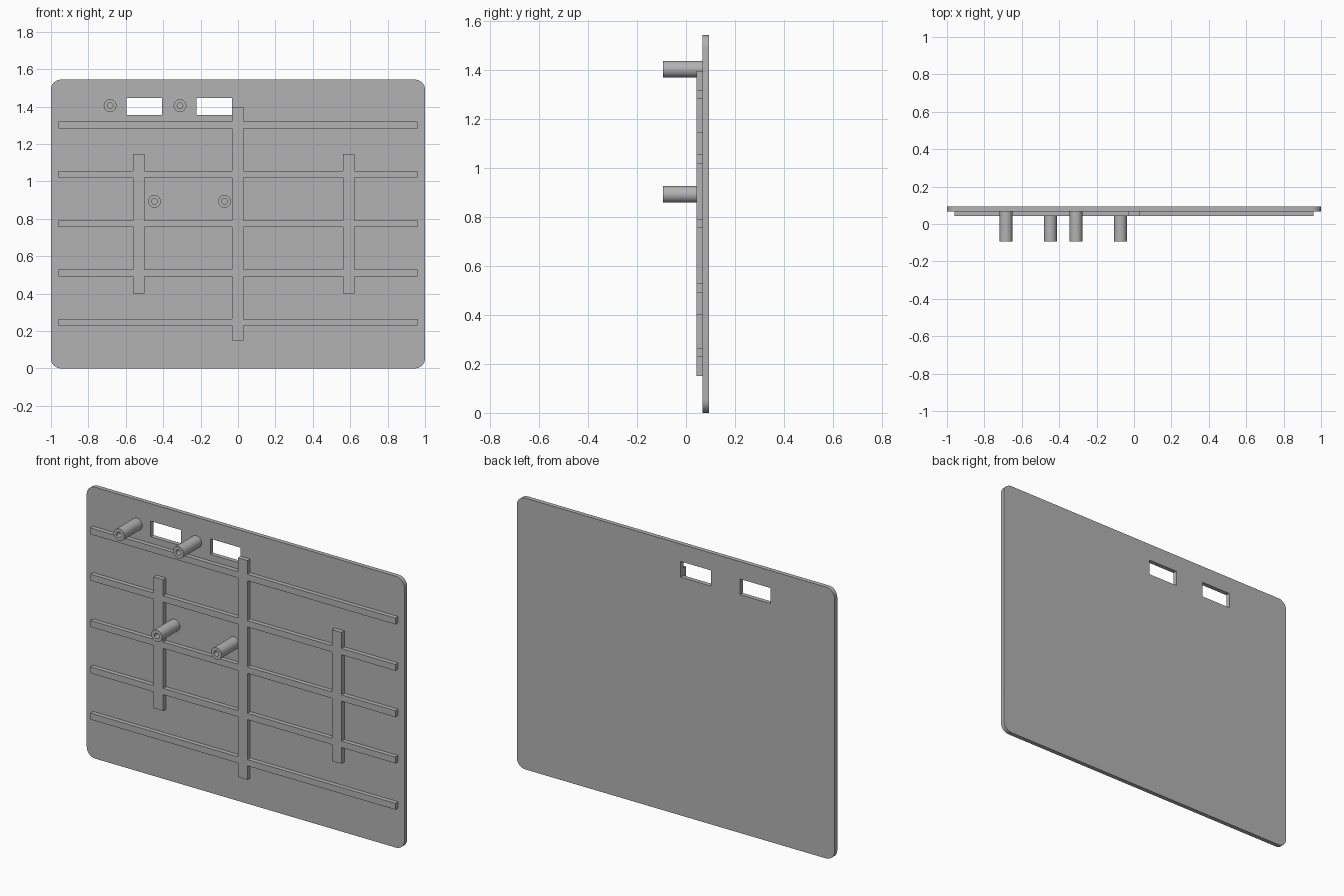
import bpy
import bmesh
from math import pi, cos, sin
from mathutils import Vector, Matrix

old = bpy.data.objects.get("Cube")
if old:
    bpy.data.objects.remove(old, do_unlink=True)

BACK, FACE, RIB_FACE, POST_END = 0.093, 0.068, 0.043, -0.093
HEIGHT, CORNER = 1.544, 0.053

grey = bpy.data.materials.new("plain grey")
grey.use_nodes = True
colour = (0.45, 0.45, 0.45, 1)
grey.diffuse_color = colour
grey.node_tree.nodes["Principled BSDF"].inputs["Base Color"].default_value = colour


def finish(name, bm):
    bmesh.ops.recalc_face_normals(bm, faces=bm.faces)
    mesh = bpy.data.meshes.new(name)
    bm.to_mesh(mesh)
    bm.free()
    mesh.materials.append(grey)
    ob = bpy.data.objects.new(name, mesh)
    bpy.context.collection.objects.link(ob)
    return ob


def activate(ob):
    bpy.ops.object.select_all(action='DESELECT')
    ob.select_set(True)
    bpy.context.view_layer.objects.active = ob


def box(name, x0, x1, y0, y1, z0, z1):
    bm = bmesh.new()
    size = Matrix.Diagonal((x1 - x0, y1 - y0, z1 - z0, 1))
    centre = Vector((x0 + x1, y0 + y1, z0 + z1)) / 2
    bmesh.ops.create_cube(bm, size=1, matrix=Matrix.Translation(centre) @ size)
    return finish(name, bm)


def combine(target, tool, operation):
    mod = target.modifiers.new(operation.lower(), 'BOOLEAN')
    mod.operation, mod.object, mod.solver = operation, tool, 'EXACT'
    activate(target)
    bpy.ops.object.modifier_apply(modifier=mod.name)
    bpy.data.objects.remove(tool, do_unlink=True)


def smooth(ob):
    activate(ob)
    bpy.ops.object.shade_smooth_by_angle(angle=pi / 6)


# Back plate with rounded corners
bm = bmesh.new()
outline = []
STEPS = 8
for quarter, (sx, sz) in enumerate([(1, 1), (-1, 1), (-1, -1), (1, -1)]):
    cx = sx * (1 - CORNER)
    cz = HEIGHT / 2 + sz * (HEIGHT / 2 - CORNER)
    for i in range(STEPS + 1):
        a = (quarter + i / STEPS) * pi / 2
        outline.append(bm.verts.new((cx + CORNER * cos(a), FACE, cz + CORNER * sin(a))))
face = bm.faces.new(outline)
extruded = bmesh.ops.extrude_face_region(bm, geom=[face], use_keep_orig=True)["geom"]
bmesh.ops.translate(bm, verts=[v for v in extruded if isinstance(v, bmesh.types.BMVert)],
                    vec=(0, BACK - FACE, 0))
plate = finish("back_plate", bm)

# Two rectangular windows through the plate
for x0 in (-0.597, -0.222):
    combine(plate, box("window_cutter", x0, x0 + 0.191, 0, 0.2, 1.356, 1.445), 'DIFFERENCE')
smooth(plate)

# Rib lattice: one tall rib, two short ribs, five cross ribs
ribs = box("rib_lattice", -0.031, 0.029, RIB_FACE, FACE, 0.15, 1.397)
for i in range(5):
    z = 0.247 + i * 0.2635
    combine(ribs, box("cross_rib", -0.96, 0.96, RIB_FACE, FACE, z - 0.018, z + 0.018), 'UNION')
for x in (-0.531, 0.592):
    combine(ribs, box("short_rib", x - 0.03, x + 0.03, RIB_FACE, FACE, 0.40, 1.147), 'UNION')


# Hollow screw posts
def post(name, x, z, outer=0.034, bore=0.015):
    bm = bmesh.new()
    profile = [(0, FACE), (bore, FACE), (bore, POST_END), (outer, POST_END), (outer, FACE)]
    verts = [bm.verts.new((x + r, y, z)) for r, y in profile]
    edges = [bm.edges.new(pair) for pair in zip(verts, verts[1:])]
    bmesh.ops.spin(bm, geom=verts + edges, cent=(x, 0, z), axis=(0, 1, 0),
                   angle=2 * pi, steps=32)
    bmesh.ops.remove_doubles(bm, verts=bm.verts, dist=0.0005)
    smooth(finish(name, bm))


post("upper_right_post", -0.684, 1.405)
post("upper_left_post", -0.31, 1.405)
post("lower_right_post", -0.447, 0.893)
post("lower_left_post", -0.072, 0.893)
